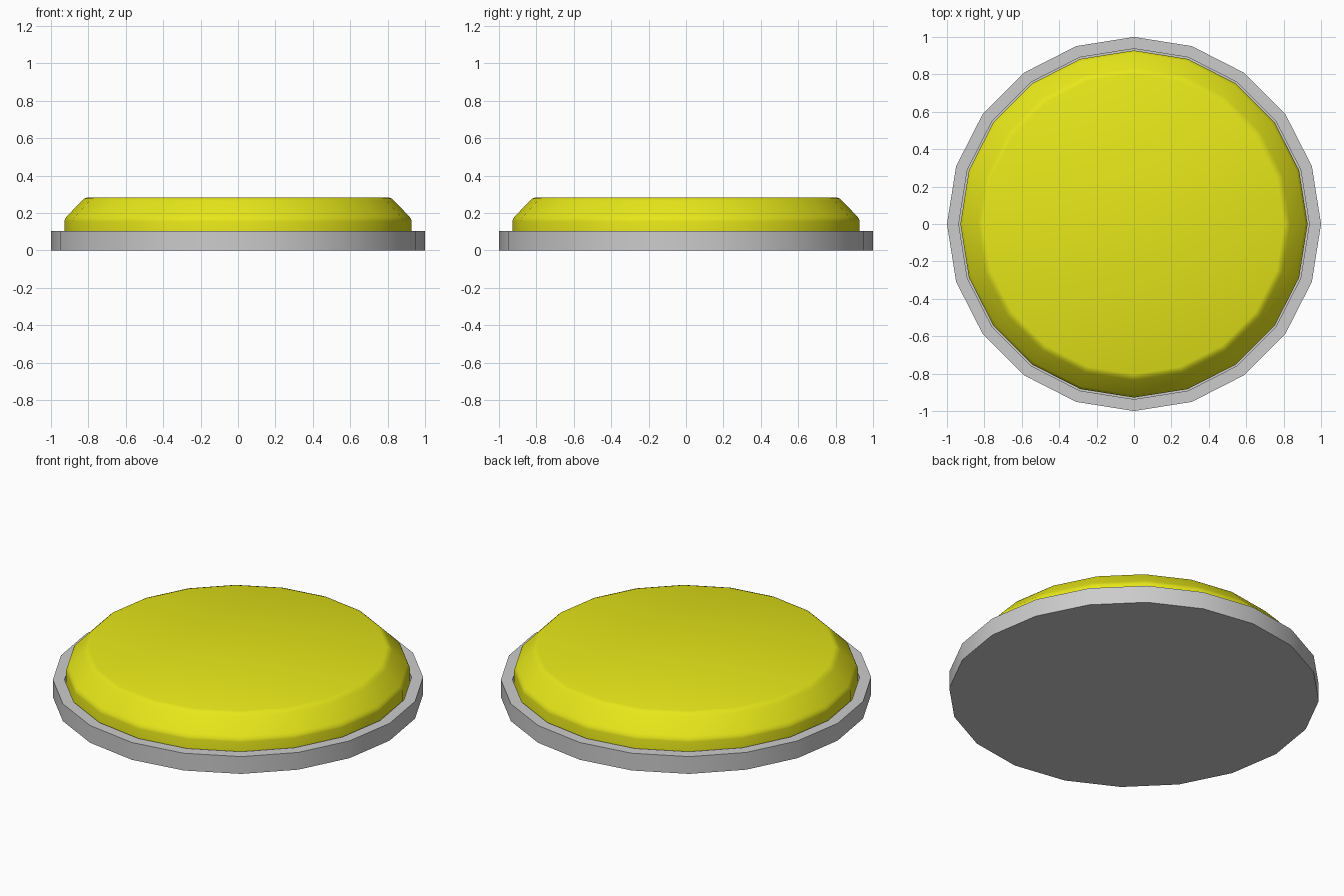
import bpy, bmesh, math

if "Cube" in bpy.data.objects:
    bpy.data.objects.remove(bpy.data.objects["Cube"])

SIDES = 20


def lathe(name, profile, angle, color=None):
    """Revolve a (radius, z) profile into a closed 20-sided solid."""
    bm = bmesh.new()
    rings = [[bm.verts.new((r * math.cos(2 * math.pi * i / SIDES),
                            r * math.sin(2 * math.pi * i / SIDES), z))
              for i in range(SIDES)] for r, z in profile]
    for low, high in zip(rings, rings[1:]):
        for i in range(SIDES):
            j = (i + 1) % SIDES
            bm.faces.new((low[i], low[j], high[j], high[i]))
    bm.faces.new(rings[0][::-1])
    bm.faces.new(rings[-1])
    bmesh.ops.recalc_face_normals(bm, faces=bm.faces[:])
    mesh = bpy.data.meshes.new(name)
    bm.to_mesh(mesh)
    bm.free()
    obj = bpy.data.objects.new(name, mesh)
    bpy.context.collection.objects.link(obj)
    if color:
        mat = bpy.data.materials.new(name + "_paint")
        mat.diffuse_color = color
        mat.use_nodes = True
        mat.node_tree.nodes["Principled BSDF"].inputs["Base Color"].default_value = mat.diffuse_color
        mesh.materials.append(mat)
    bpy.ops.object.select_all(action='DESELECT')
    obj.select_set(True)
    bpy.context.view_layer.objects.active = obj
    bpy.ops.object.shade_smooth_by_angle(angle=math.radians(angle))
    return obj


# Shallow tray with a recess for the button
lathe("base_tray", [(1.0, 0), (1.0, 0.103), (0.937, 0.103), (0.937, 0.05)], 30)

# Push button with a softened chamfer
lathe("button_cap", [(0.928, 0.05), (0.928, 0.155), (0.925, 0.168), (0.914, 0.183),
                     (0.836, 0.264), (0.822, 0.277), (0.803, 0.284)], 40,
      (0.8, 0.8, 0.01, 1))
